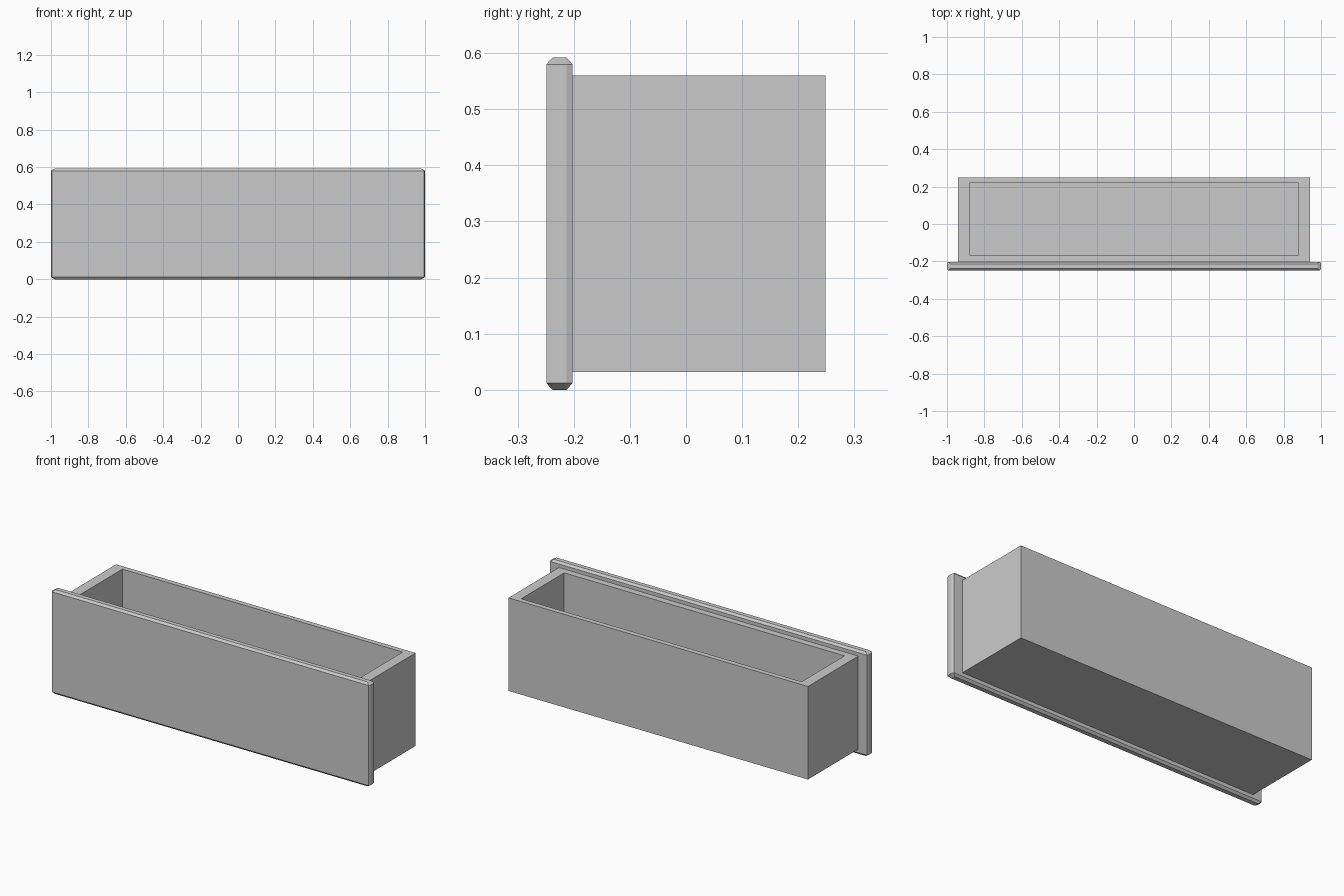
import bpy, bmesh
from itertools import product

cube = bpy.data.objects.get("Cube")
if cube:
    bpy.data.objects.remove(cube, do_unlink=True)

GREY = (0.6, 0.6, 0.6, 1)
grey = bpy.data.materials.new("plain grey")
grey.use_nodes = True
grey.diffuse_color = GREY
grey.node_tree.nodes["Principled BSDF"].inputs["Base Color"].default_value = GREY


def finish(name, bm):
    bmesh.ops.recalc_face_normals(bm, faces=bm.faces)
    mesh = bpy.data.meshes.new(name)
    bm.to_mesh(mesh)
    bm.free()
    mesh.materials.append(grey)
    obj = bpy.data.objects.new(name, mesh)
    bpy.context.collection.objects.link(obj)
    return obj


def box_points(bm, x, y, z):
    return [bm.verts.new(p) for p in product((-x, x), y, z)]


# Front panel: chamfered slab, the hull of its front, side and top facets
bm = bmesh.new()
points = box_points(bm, 0.995, (-0.249, -0.202), (0.012, 0.58))
points += box_points(bm, 1.0, (-0.238, -0.213), (0.012, 0.58))
points += box_points(bm, 0.98, (-0.238, -0.213), (0.0, 0.592))
bmesh.ops.convex_hull(bm, input=points)
bmesh.ops.dissolve_limit(bm, angle_limit=0.01, verts=bm.verts, edges=bm.edges)
finish("front_panel", bm)

# Drawer box: block with its top inset and pushed down to a floor
X, BACK, FRONT, TOP = 0.94, 0.249, -0.21, 0.56
bm = bmesh.new()
bmesh.ops.convex_hull(bm, input=box_points(bm, X, (FRONT, BACK), (0.032, TOP)))
bmesh.ops.dissolve_limit(bm, angle_limit=0.01, verts=bm.verts, edges=bm.edges)
bm.normal_update()
top = max(bm.faces, key=lambda f: f.calc_center_median().z)
bmesh.ops.inset_individual(bm, faces=[top], thickness=0.02)
for v in top.verts:
    v.co.x = 0.88 if v.co.x > 0 else -0.88
    v.co.y = 0.22 if v.co.y > 0 else -0.165
floor = bmesh.ops.extrude_discrete_faces(bm, faces=[top])["faces"][0]
for v in floor.verts:
    v.co.z = 0.07
finish("drawer_box", bm)
